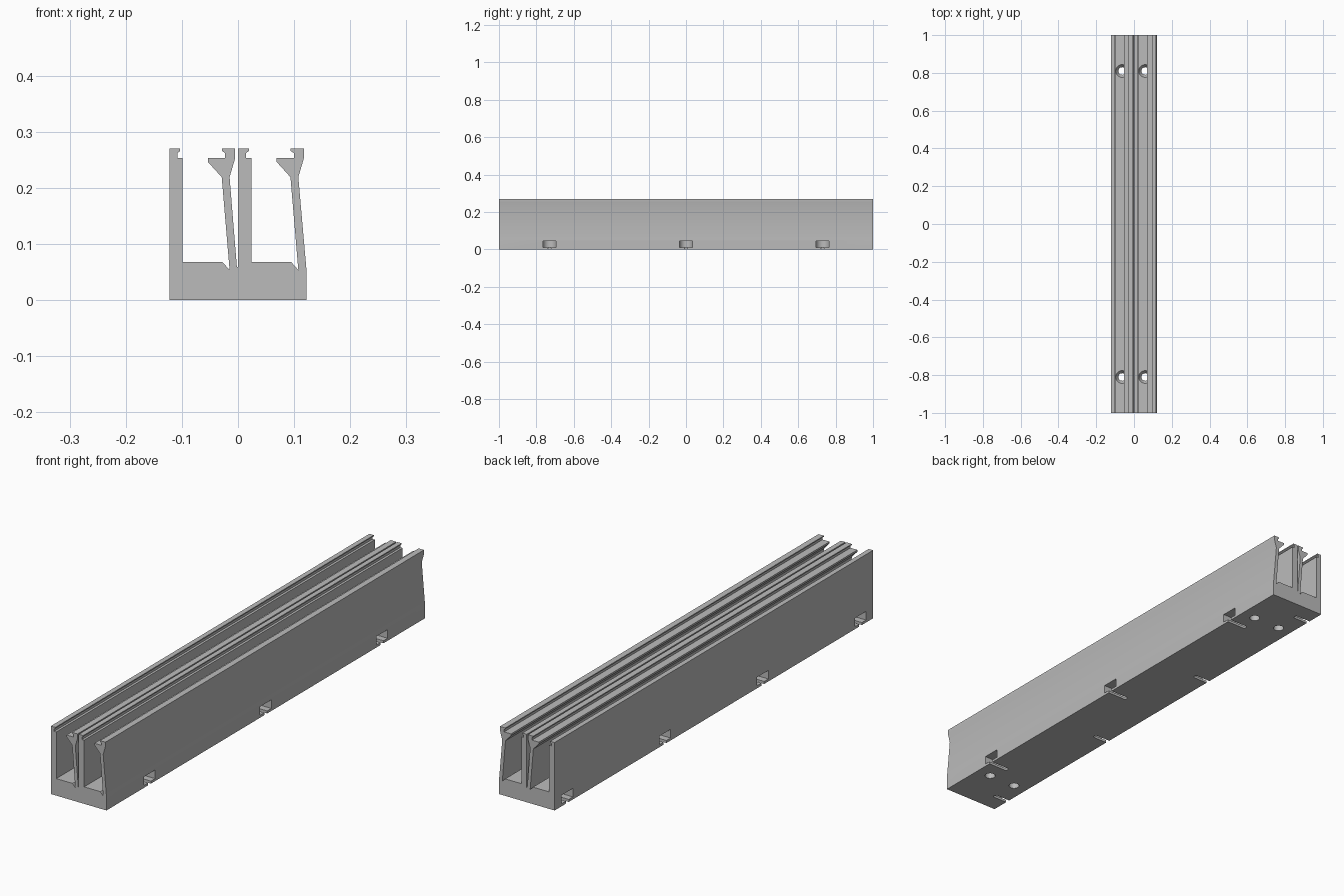
import bpy, bmesh, math
from mathutils import Vector

if "Cube" in bpy.data.objects:
    bpy.data.objects.remove(bpy.data.objects["Cube"])

grey = bpy.data.materials.new("light_grey")
grey.use_nodes = True
grey.diffuse_color = (0.5, 0.5, 0.5, 1)
grey.node_tree.nodes["Principled BSDF"].inputs["Base Color"].default_value = (0.5, 0.5, 0.5, 1)


def prism(name, points, direction):
    """Close a flat outline and extrude it into a solid."""
    bm = bmesh.new()
    face = bm.faces.new([bm.verts.new(p) for p in points])
    ext = bmesh.ops.extrude_face_region(bm, geom=[face])
    moved = [v for v in ext["geom"] if isinstance(v, bmesh.types.BMVert)]
    bmesh.ops.translate(bm, verts=moved, vec=Vector(direction))
    bmesh.ops.recalc_face_normals(bm, faces=bm.faces)
    return finish(name, bm)


def finish(name, bm):
    mesh = bpy.data.meshes.new(name)
    bm.to_mesh(mesh)
    bm.free()
    mesh.materials.append(grey)
    obj = bpy.data.objects.new(name, mesh)
    bpy.context.collection.objects.link(obj)
    return obj


# One channel: fixed wall with hooked top, floor, relief groove, sprung clip
channel = [
    (-.1225, .27), (-.103, .27), (-.103, .2655), (-.108, .262), (-.108, .253),
    (-.0985, .253), (-.0985, .0675), (-.0275, .0675), (-.015, .0535),
    (-.029, .219), (-.0535, .246), (-.0535, .253), (-.023, .253), (-.023, .262),
    (-.0285, .2655), (-.0285, .27), (-.005, .27), (-.005, .253), (-.015, .219),
    (-.002, .059),
]
PITCH = .1225
outline = [(-.1225, 0)] + channel + [(0, .059)]
outline += [(x + PITCH, z) for x, z in channel[:-1]] + [(.122, .054), (.122, 0)]
rail = prism("double_channel_rail", [(x, -1, z) for x, z in outline], (0, 2, 0))

cutters = []


def cut_prism(name, points, direction):
    cutters.append(prism(name, points, direction))


def slot_outline(side, y, radius, depth, z):
    """Straight slot from a side edge ending in a half circle."""
    pts = [(side * .15, y - radius, z)]
    cx = side * (.122 - depth)
    for i in range(17):
        a = -math.pi / 2 + math.pi * i / 16
        pts.append((cx - side * radius * math.cos(a), y + radius * math.sin(a), z))
    return pts + [(side * .15, y + radius, z)]


# Keyhole mounting slots: wide head pocket over a narrow shank slit
for side, depth, places in ((1, .075, (-.73, 0, .73)),
                            (-1, .06, (-.92, -.307, .307, .92))):
    for y in places:
        cut_prism("head_pocket_cutter", slot_outline(side, y, .035, depth, .01), (0, 0, .034))
        cut_prism("shank_slit_cutter", slot_outline(side, y, .009, depth, -.02), (0, 0, .04))

for cx in (-.063, -.063 + PITCH):
    # Countersunk screw holes
    for y in (-.81, .81):
        for name, r1, r2, low, high in (("hole_cutter", .02, .02, -.02, .1),
                                        ("countersink_cutter", .02, .035, .046, .069)):
            bm = bmesh.new()
            bmesh.ops.create_cone(bm, cap_ends=True, segments=32, radius1=r1,
                                  radius2=r2, depth=high - low)
            bmesh.ops.translate(bm, verts=bm.verts, vec=(cx, y, (low + high) / 2))
            cutters.append(finish(name, bm))
    # Engraved direction arrows on the channel floor
    for i in range(4):
        y = -.737 + .066 * i
        cut_prism("arrow_cutter", [(cx - .034, y, .0625), (cx + .034, y, .0625),
                                   (cx, y + .05, .0625)], (0, 0, .008))

# Apply every cut to the rail, then discard the cutters
for cutter in cutters:
    cutter.hide_render = True
    mod = rail.modifiers.new("cut", "BOOLEAN")
    mod.operation = "DIFFERENCE"
    mod.solver = "EXACT"
    mod.object = cutter
bpy.context.view_layer.update()
result = bpy.data.meshes.new_from_object(rail.evaluated_get(bpy.context.evaluated_depsgraph_get()))
rail.modifiers.clear()
rail.data = result
for cutter in cutters:
    bpy.data.objects.remove(cutter)

bpy.ops.object.select_all(action="DESELECT")
rail.select_set(True)
bpy.context.view_layer.objects.active = rail
bpy.ops.object.shade_smooth_by_angle(angle=math.radians(25))
